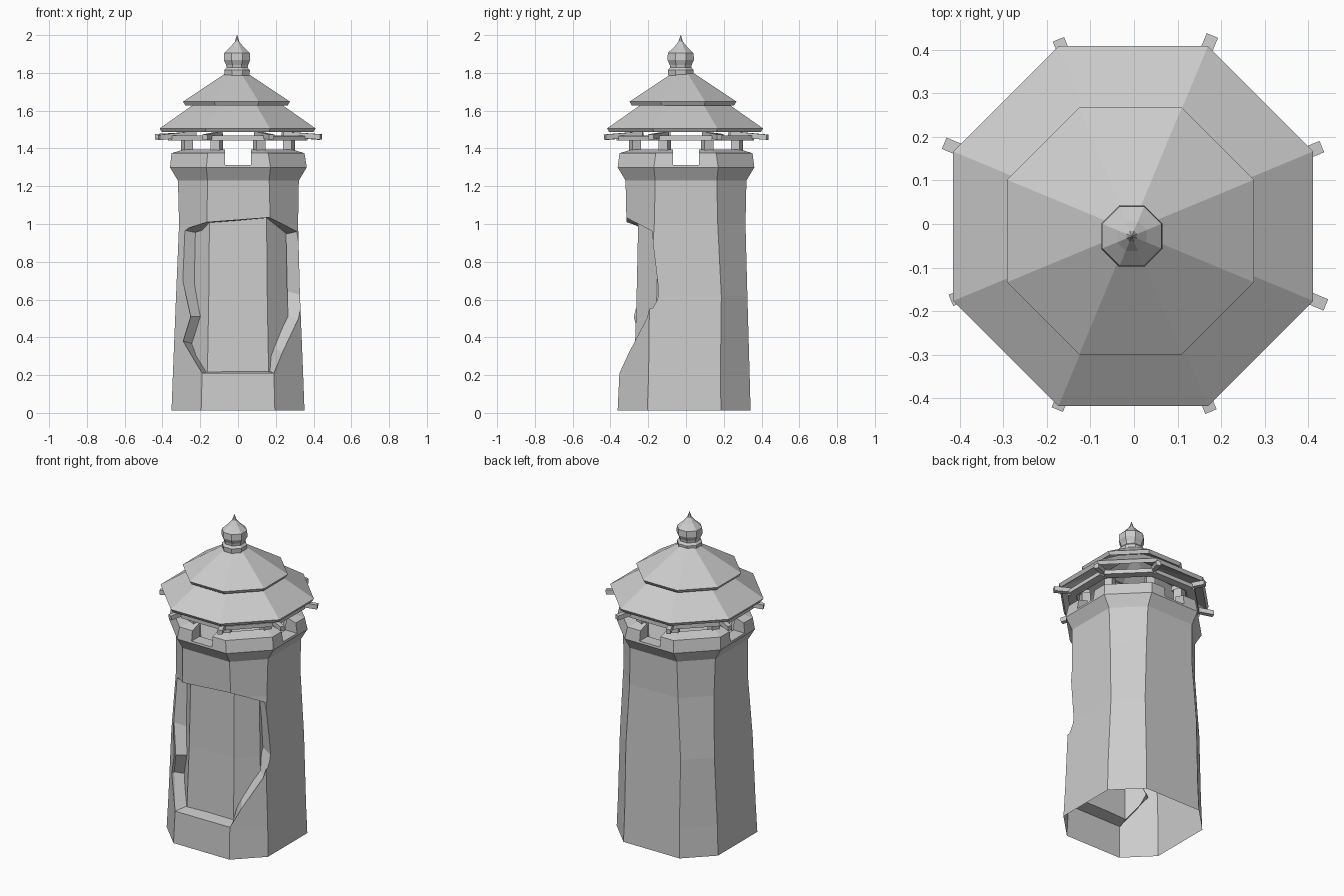
import bpy, bmesh, math, random
from mathutils import Matrix, Vector

if "Cube" in bpy.data.objects:
    bpy.data.objects.remove(bpy.data.objects["Cube"])

random.seed(4)


def octagon(z, a, h, cx=0.0, cy=0.0):
    """Eight corners: a = distance to the flat sides, h = half width of front side."""
    pts = [(a, -h), (a, h), (h, a), (-h, a), (-a, h), (-a, -h), (-h, -a), (h, -a)]
    return [(x + cx, y + cy, z) for x, y in pts]


def finish(name, bm):
    bmesh.ops.recalc_face_normals(bm, faces=bm.faces[:])
    me = bpy.data.meshes.new(name)
    bm.to_mesh(me)
    bm.free()
    ob = bpy.data.objects.new(name, me)
    bpy.context.collection.objects.link(ob)
    return ob


def loft(name, rings, caps=True, closed=False):
    bm = bmesh.new()
    vs = [[bm.verts.new(p) for p in r] for r in rings]
    n = len(rings[0])
    pairs = list(zip(vs, vs[1:])) + ([(vs[-1], vs[0])] if closed else [])
    for lo, hi in pairs:
        for i in range(n):
            j = (i + 1) % n
            bm.faces.new((lo[i], lo[j], hi[j], hi[i]))
    if caps and not closed:
        bm.faces.new(vs[0])
        bm.faces.new(vs[-1])
    return finish(name, bm)


def box_ring(name, angles, radius, size, z, tilt=0.0, wobble=0.0):
    """Boxes placed around the tower; size = (radial, tangential, height)."""
    bm = bmesh.new()
    for ang in angles:
        r = radius + random.uniform(-wobble, wobble)
        turn = random.uniform(-wobble, wobble) * 3
        m = (Matrix.Rotation(math.radians(ang) + turn * 0.3, 4, 'Z') @ Matrix.Translation((r, 0, z))
             @ Matrix.Rotation(tilt + turn, 4, 'Y') @ Matrix.Diagonal((*size, 1)))
        bmesh.ops.create_cube(bm, size=1, matrix=m)
    return finish(name, bm)


def cut(target, cutter, remove=True):
    m = target.modifiers.new("cut", 'BOOLEAN')
    m.operation, m.solver, m.object = 'DIFFERENCE', 'EXACT', cutter
    bpy.context.view_layer.objects.active = target
    bpy.ops.object.modifier_apply(modifier=m.name)
    if remove:
        bpy.data.objects.remove(cutter)


# Tower shaft with flared parapet and sunken walkway floor
tower = loft("tower_shaft", [
    octagon(0.012, 0.352, 0.195, 0, -0.01),
    octagon(0.20, 0.345, 0.19, 0, -0.008),
    octagon(0.62, 0.328, 0.19, 0, -0.003),
    octagon(1.00, 0.315, 0.168, 0.003, 0),
    octagon(1.23, 0.320, 0.163, 0.002, 0),
    octagon(1.30, 0.362, 0.170, 0.002, 0),
    octagon(1.375, 0.352, 0.160, 0, 0),
    octagon(1.395, 0.285, 0.125, 0, 0),
    octagon(1.30, 0.280, 0.122, 0, 0),
])

# Broken niche: tapered opening, bounded inside by a smaller octagonal core
# each row: outer x, z, y, then inner x, z, y
niche = [
    (-.30, .97, -.21, -.20, .95, -.17), (-.29, .69, -.22, -.20, .66, -.17),
    (-.25, .51, -.26, -.17, .51, -.20), (-.29, .38, -.22, -.215, .36, -.16),
    (-.19, .21, -.35, -.15, .22, -.20), (.19, .21, -.34, .15, .23, -.20),
    (.235, .32, -.30, .165, .36, -.20), (.32, .50, -.20, .235, .52, -.13),
    (.345, .62, -.15, .24, .65, -.12), (.315, .96, -.18, .22, .94, -.13),
    (.17, 1.035, -.33, .14, 1.03, -.20), (-.17, 1.01, -.33, -.14, 1.005, -.20),
]
opening = loft("niche_cutter", [
    [(p[0], -.6, p[1]) for p in niche],
    [(p[0], p[2], p[1]) for p in niche],
    [(p[3], p[5], p[4]) for p in niche],
])
core = loft("niche_core", [octagon(0.05, 0.28, 0.165), octagon(0.6, 0.262, 0.155), octagon(1.15, 0.25, 0.15)])
cut(opening, core)
cut(tower, opening)

# Four parapet notches
cut(tower, box_ring("notch_cutter", (0, 90, 180, 270), 0.37, (0.22, 0.14, 0.2), 1.413))

# The tower is open underneath
bm = bmesh.new()
bm.from_mesh(tower.data)
bottom = [f for f in bm.faces if f.calc_center_median().z < 0.03 and abs(f.normal.z) > 0.9]
bmesh.ops.delete(bm, geom=bottom, context='FACES')
bm.to_mesh(tower.data)
bm.free()

# Posts, ring beams and rafter ends under the roof
corners = [22.5 + 45 * k for k in range(8)]
sides = [45 * k for k in range(8)]
box_ring("roof_posts", corners, 0.292, (0.05, 0.05, 0.16), 1.38)
box_ring("ring_beams", sides, 0.335, (0.05, 0.28, 0.025), 1.455, 0.0, 0.01)
box_ring("rafters", corners, 0.36, (0.21, 0.028, 0.028), 1.468, math.radians(5), 0.012)


# Two-tier roof, hollow underneath
def roof(name, z0, z1, a0, a1, thick, cx, cy):
    k = 0.415
    loft(name, [
        octagon(z0, a0, a0 * k, cx, cy),
        octagon(z1, a1, a1 * k, cx, cy),
        octagon(z1 - thick * 1.5, a1 * 0.8, a1 * 0.8 * k, cx, cy),
        octagon(z0 - thick, a0 - 0.012, (a0 - 0.012) * k, cx, cy),
    ], closed=True)


roof("lower_roof", 1.506, 1.68, 0.413, 0.165, 0.02, -0.002, -0.005)
roof("upper_roof", 1.648, 1.80, 0.283, 0.055, 0.02, -0.008, -0.016)

# Finial
profile = [(1.76, .062), (1.79, .066), (1.815, .068), (1.828, .056), (1.842, .058), (1.868, .070),
           (1.905, .068), (1.938, .034), (1.965, .012), (2.0, .001)]
loft("finial", [octagon(z, r, r * 0.415, -0.005, -0.028) for z, r in profile])
